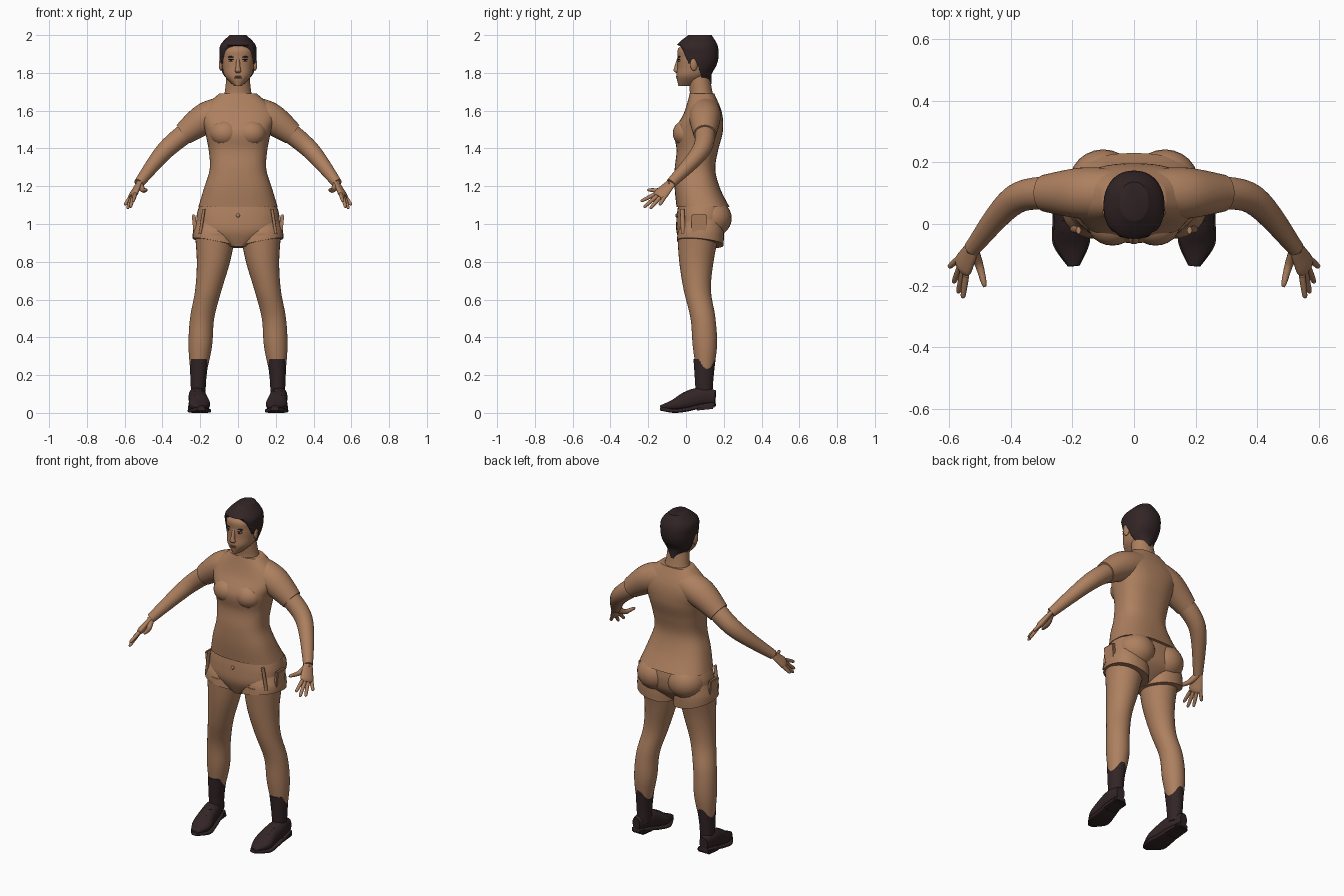
import bpy, bmesh, math
from mathutils import Vector, Matrix, Euler

default = bpy.data.objects.get("Cube")
if default:
    bpy.data.objects.remove(default, do_unlink=True)


def material(name, rgb):
    mat = bpy.data.materials.new(name)
    mat.use_nodes = True
    colour = (*rgb, 1)
    mat.diffuse_color = colour
    bsdf = mat.node_tree.nodes["Principled BSDF"]
    bsdf.inputs["Base Color"].default_value = colour
    bsdf.inputs["Roughness"].default_value = .8
    return mat


TAN = material("warm tan", (.42, .215, .115))
DARK = material("dark brown", (.032, .018, .019))
LIP = material("lip brown", (.26, .11, .065))
EYE = material("eye white", (.42, .34, .29))
ACROSS, DEPTH = Vector((1, 0, 0)), Vector((0, 1, 0))
made = []


def build(name, bm, mat, both):
    """Turn a bmesh into one object, or a mirrored left and right pair."""
    bmesh.ops.recalc_face_normals(bm, faces=bm.faces)
    for prefix in ("left_", "right_") if both else ("",):
        if prefix == "right_":
            bmesh.ops.scale(bm, vec=(-1, 1, 1), verts=bm.verts)
            bmesh.ops.reverse_faces(bm, faces=bm.faces)
        mesh = bpy.data.meshes.new(prefix + name)
        bm.to_mesh(mesh)
        mesh.materials.append(mat)
        obj = bpy.data.objects.new(prefix + name, mesh)
        bpy.context.collection.objects.link(obj)
        made.append(obj)
    bm.free()


def smooth_path(rows, steps=8):
    """Catmull-Rom interpolation through station rows."""
    rows = [rows[0], *rows, rows[-1]]
    path = []
    for before, start, end, after in zip(rows, rows[1:], rows[2:], rows[3:]):
        for step in range(steps):
            t = step / steps
            path.append([q + t / 2 * (r - p + t * (2 * p - 5 * q + 4 * r - s + t * (3 * (q - r) + s - p)))
                         for p, q, r, s in zip(before, start, end, after)])
    return path + [list(rows[-1])]


def signed_power(value, exponent):
    return math.copysign(abs(value) ** exponent, value)


def skin(name, rows, mat=TAN, both=False, side=None, power=2, sides=32, warp=None):
    """Skin rings (x, y, z, radius, radius); rings are level unless side is given."""
    path = smooth_path(rows)
    bm = bmesh.new()
    rings = []
    for i, (x, y, z, radius_a, radius_b) in enumerate(path):
        axis_a, axis_b = ACROSS, DEPTH
        if side:
            ahead, behind = path[min(i + 1, len(path) - 1)], path[max(i - 1, 0)]
            tangent = (Vector(ahead[:3]) - Vector(behind[:3])).normalized()
            axis_a = (side - tangent * side.dot(tangent)).normalized()
            axis_b = tangent.cross(axis_a)
        ring = []
        for k in range(sides):
            angle = math.tau * k / sides
            point = (Vector((x, y, z))
                     + axis_a * radius_a * signed_power(math.cos(angle), 2 / power)
                     + axis_b * radius_b * signed_power(math.sin(angle), 2 / power))
            ring.append(bm.verts.new(warp(point) if warp else point))
        rings.append(ring)
    for lower, upper in zip(rings, rings[1:]):
        for k in range(sides):
            bm.faces.new((lower[k - 1], lower[k], upper[k], upper[k - 1]))
    bm.faces.new(rings[0])
    bm.faces.new(rings[-1])
    build(name, bm, mat, both)


def limb(name, points, radii, flat=1, mat=TAN, **options):
    """A paired tube through points, with one radius for each point."""
    rows = [(*point, r, r * flat) for point, r in zip(points, radii)]
    skin(name, rows, mat, both=True, **options)


def column(name, bottom, top, widths, fronts, backs, **options):
    """Upright form with evenly spaced level sections."""
    rise = (top - bottom) / (len(widths) - 1)
    rows = [(0, (f + b) / 2, bottom + rise * i, w, (b - f) / 2)
            for i, (w, f, b) in enumerate(zip(widths, fronts, backs))]
    skin(name, rows, **options)


def footwear(name, widths, bottoms, tops, power):
    """Paired form with evenly spaced sections from heel to toe."""
    rows = []
    for i, (width, low, high) in enumerate(zip(widths, bottoms, tops)):
        t = i / (len(widths) - 1)
        rows.append((.225 - .03 * t, .155 - .29 * t, (low + high) / 2, width, (high - low) / 2))
    skin(name, rows, DARK, both=True, side=ACROSS, power=power)


def ball(name, location, radii, mat=TAN, both=False, turn=0):
    bm = bmesh.new()
    matrix = Matrix.LocRotScale(Vector(location), Euler((0, 0, turn)), Vector(radii))
    bmesh.ops.create_uvsphere(bm, u_segments=24, v_segments=14, radius=1, matrix=matrix)
    build(name, bm, mat, both)


def box(name, location, size, mat, tilt):
    bm = bmesh.new()
    matrix = Matrix.LocRotScale(Vector(location), Euler(tilt), Vector(size))
    bmesh.ops.create_cube(bm, size=1, matrix=matrix)
    bmesh.ops.bevel(bm, geom=bm.edges[:], offset=min(size) / 4, segments=2, affect="EDGES")
    build(name, bm, mat, both=True)


# Shirt body, chest and sleeves
column("shirt", 1.09, 1.69,
       widths=(.21, .18, .15, .155, .175, .2, .1),
       fronts=(-.05, -.06, -.06, -.05, -.06, -.01, .02),
       backs=(.23, .18, .155, .17, .195, .19, .15), power=2.5, sides=48)
ball("chest", (.07, 0, 1.48), (.08, .07, .07), both=True)
limb("sleeve", [(.05, .1, 1.6), (.17, .1, 1.56), (.29, .1, 1.475)], (.08, .083, .06), side=DEPTH)

# Arms from under the sleeve to the wrist
wrist = Vector((.525, -.08, 1.215))
limb("arm", [(.24, .1, 1.51), (.385, .08, 1.39), wrist], (.055, .048, .027), side=DEPTH)

# Hands: palm, fingers fanned by a rule, and thumb
spread = Vector((.4, .9, -.2))
knuckles = Vector((.557, -.14, 1.15))
limb("palm", [wrist.lerp(knuckles, t) for t in (-.1, .4, .9, 1.1)], (.026, .034, .04, .028),
     flat=.45, side=spread)
index_tip, little_tip = Vector((.555, -.24, 1.12)), Vector((.6, -.14, 1.1))
for k, finger in enumerate(("index", "middle", "ring", "little")):
    u = k / 3
    base = knuckles + spread * (u - .5) * .06
    tip = index_tip.lerp(little_tip, u) - Vector((0, .02, .03)) * math.sin(math.pi * u)
    limb(finger + "_finger", [base, base.lerp(tip, .5), base.lerp(tip, .9), tip],
         (.011, .01, .008, .003), side=spread, sides=12)
limb("thumb", [wrist, (.503, -.13, 1.18), (.487, -.19, 1.18), (.485, -.205, 1.18)],
     (.02, .014, .009, .003), side=spread, sides=12)

# Shorts: seat, flared legs with a slanting hem, pockets and button
column("shorts_seat", .88, 1.11,
       widths=(.05, .2, .22, .2), fronts=(-.02, -.05, -.05, -.04),
       backs=(.12, .2, .22, .21), power=2.4, sides=40)
ball("buttock", (.1, .135, 1.03), (.11, .107, .1), both=True)


def slant_hem(p):
    drop = max(0, min(1, (1 - p.z) * 10))
    return p + Vector((0, 0, drop * (.2 * (p.x - .12) - .1 * (p.y - .07))))


limb("shorts_leg", [(.12, .075, .9), (.12, .08, .96), (.115, .09, 1.04)], (.12, .117, .1),
     flat=1.03, power=2.2, warp=slant_hem)
limb("pocket_welt", [(.18, -.02, 1.08), (.2, -.015, .95)], (.008, .008), flat=1.5, sides=12)
box("side_pocket", (.23, .07, 1), (.02, .08, .1), TAN, (0, .1, 0))
ball("waist_button", (0, -.05, 1.045), (.01, .006, .01))

# Bare legs and socks
limb("leg", [(.12, .065, .95), (.13, .055, .8), (.157, .06, .65), (.19, .09, .5), (.2, .1, .35),
             (.21, .1, .2)], (.108, .088, .07, .064, .062, .04), flat=1.03)
limb("sock", [(.21, .096, .08), (.21, .096, .18), (.205, .098, .285)], (.037, .042, .05),
     flat=1.17, mat=DARK)

# Shoes: sole, upper, heel and laces
ground = (.035, .025, .008, 0, .012)
footwear("shoe_sole", (.03, .046, .055, .06, .02), ground, [z + .022 for z in ground], power=4)
footwear("shoe_upper", (.025, .044, .05, .055, .018), [z + .01 for z in ground],
         (.12, .135, .115, .072, .04), power=2.3)
box("shoe_heel", (.22, .1, .032), (.084, .1, .03), DARK, (.1, 0, 0))
for k in range(3):
    box(f"lace_{k + 1}", (.21, .01 - .02 * k, .113 - .011 * k), (.05, .009, .01), DARK, (.45, 0, 0))

# Neck and head
skin("neck", [(0, .085, 1.64, .09, .075), (0, .08, 1.7, .07, .06), (0, .065, 1.8, .06, .058)])
head_widths = (.02, .068, .083, .088, .083, .035)
head_fronts = (-.04, -.05, -.046, -.045, -.04, .02)
head_backs = (.05, .11, .147, .157, .15, .09)
column("head", 1.73, 1.98, head_widths, head_fronts, head_backs, power=2.2, sides=40)


# Cropped hair grown from the head, held back to the temples and behind the ears
def hairline(p):
    if p.z > 1.945:
        return p
    edge = .01 - .45 * (p.z - 1.86) if p.z > 1.85 else .06 + .3 * (1.85 - p.z)
    return Vector((p.x, max(p.y, edge), p.z))


column("hair", 1.74, 2, [w + .01 for w in head_widths], [f - .008 for f in head_fronts],
       [max(b, .12) + .016 for b in head_backs], mat=DARK, power=2.2, sides=56, warp=hairline)

# Facial features
skin("nose", [(0, -.036, 1.88, .008, .01), (0, -.05, 1.83, .012, .012),
              (0, -.052, 1.81, .017, .013), (0, -.045, 1.8, .01, .006)], sides=16)
ball("ear", (.09, .042, 1.845), (.011, .02, .034), both=True, turn=.25)
for part, lift, forward, radii, mat in (
        ("eye", 0, 0, (.014, .006, .006), EYE),
        ("iris", 0, .004, (.006, .004, .006), DARK),
        ("upper_lid", .006, .001, (.017, .007, .003), DARK),
        ("eyebrow", .02, 0, (.02, .006, .004), DARK)):
    ball(part, (.036, -.036 - forward, 1.865 + lift), radii, mat, both=True, turn=.2)
for lip, height in (("upper_lip", 1.78), ("lower_lip", 1.773)):
    ball(lip, (0, -.047, height), (.02, .007, .004), LIP)

# Smooth shading with crisp hems
for obj in made:
    obj.select_set(True)
bpy.context.view_layer.objects.active = made[0]
bpy.ops.object.shade_smooth_by_angle(angle=math.radians(50))
